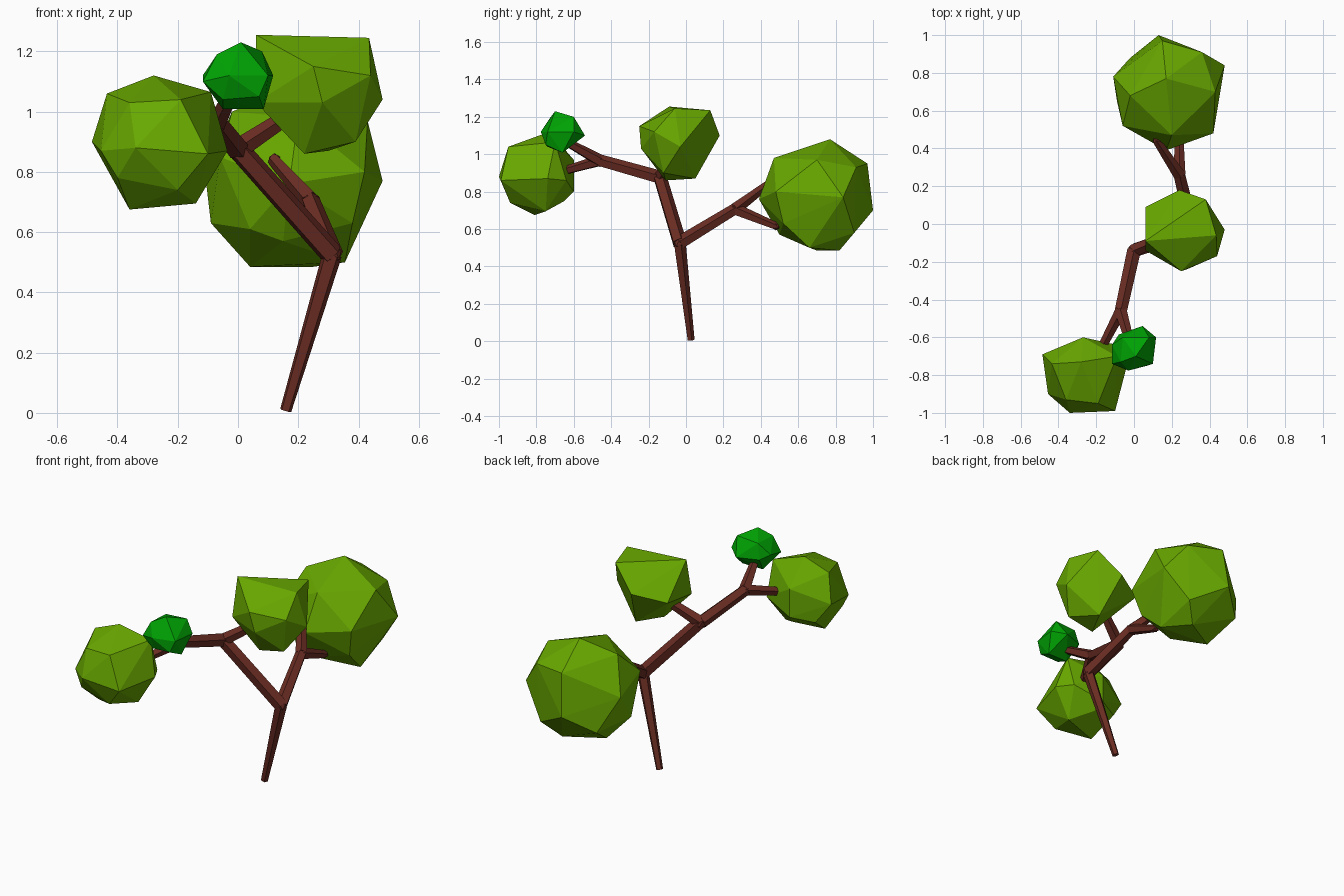
import bpy, bmesh, math
from mathutils import Vector, Matrix


def material(name, rgb):
    m = bpy.data.materials.new(name)
    m.diffuse_color = (*rgb, 1)
    return m


LEAF = material("leaf green", (0.138, 0.39, 0.0))
DEEP = material("deep green", (0.0, 0.36, 0.001))
BARK = material("brown bark", (0.145, 0.026, 0.017))


def finish(bm, name, mat):
    bmesh.ops.recalc_face_normals(bm, faces=bm.faces)
    me = bpy.data.meshes.new(name)
    bm.to_mesh(me)
    bm.free()
    me.materials.append(mat)
    ob = bpy.data.objects.new(name, me)
    bpy.context.collection.objects.link(ob)


def clump(name, points, mat=LEAF):
    """Faceted foliage: convex hull of a few corner points."""
    bm = bmesh.new()
    for p in points:
        bm.verts.new(p)
    bmesh.ops.convex_hull(bm, input=bm.verts)
    loose = [v for v in bm.verts if not v.link_faces]
    bmesh.ops.delete(bm, geom=loose, context='VERTS')
    finish(bm, name, mat)


def branch(name, a, b, r1, r2):
    """Tapered five-sided limb from a to b, with a small knuckle at b."""
    a, b = Vector(a), Vector(b)
    d = b - a
    bm = bmesh.new()
    rot = d.to_track_quat('Z', 'Y').to_matrix().to_4x4()
    bmesh.ops.create_cone(bm, cap_ends=True, segments=5, radius1=r1, radius2=r2,
                          depth=d.length, matrix=Matrix.Translation((a + b) / 2) @ rot)
    bmesh.ops.create_icosphere(bm, subdivisions=1, radius=r2,
                               matrix=Matrix.Translation(b))
    finish(bm, name, BARK)


# Limbs
base, fork = (0.158, 0.026, 0.008), (0.312, -0.035, 0.525)
mid, tip = (0.0, -0.14, 0.875), (-0.07, -0.46, 0.965)
rear = (0.24, 0.26, 0.705)
branch("trunk", base, fork, 0.02, 0.034)
branch("front_limb", fork, mid, 0.04, 0.038)
branch("front_limb_outer", mid, tip, 0.038, 0.034)
branch("front_twig_left", tip, (-0.19, -0.69, 0.9), 0.032, 0.022)
branch("front_twig_right", tip, (-0.02, -0.63, 1.06), 0.034, 0.024)
branch("top_twig", mid, (0.19, -0.06, 1.0), 0.036, 0.026)
branch("rear_limb", fork, rear, 0.038, 0.032)
branch("rear_twig_upper", rear, (0.12, 0.44, 0.84), 0.034, 0.022)
branch("rear_twig_lower", rear, (0.24, 0.48, 0.615), 0.034, 0.022)

# Foliage clumps
clump("rear_foliage", [
    (.17, .77, 1.08), (-.02, .68, 1.0), (.15, .97, .95), (.13, 1.0, .7),
    (.48, .84, .77), (.34, .9, .58), (.43, .7, .97), (.42, .48, .8),
    (.17, .39, .76), (.2, .47, .98), (-.06, .52, .85), (-.11, .78, .8),
    (-.09, .65, .63), (.04, .7, .485), (.25, .82, .485), (.355, .66, .5),
    (.15, .5, .57), (.38, .52, .63), (.36, .91, .93), (-.02, .88, .6),
    (.04, .5, .61)])
clump("top_foliage", [
    (.06, -.09, 1.255), (.435, -.06, 1.245), (.48, -.03, 1.04), (.38, .13, 1.235),
    (.24, .18, 1.1), (.25, -.25, 1.15), (.06, -.14, 1.03), (.06, .09, 1.06),
    (.39, -.12, .9), (.22, -.11, .86), (.3, .05, .87), (.28, -.24, 1.03),
    (.44, -.17, 1.12)])
clump("front_foliage", [
    (-.28, -.73, 1.12), (-.09, -.7, 1.065), (-.035, -.74, .87), (-.14, -.75, .695),
    (-.36, -.81, .675), (-.485, -.69, .9), (-.435, -.74, 1.06), (-.27, -.6, .97),
    (-.27, -.6, .8), (-.1, -.99, .86), (-.34, -1.0, .88), (-.455, -.9, .87),
    (-.19, -.95, 1.04), (-.36, -.93, 1.03), (-.2, -.94, .74), (-.4, -.92, .78),
    (-.4, -.66, .78), (-.09, -.64, .86), (-.25, -.65, .75)])
clump("small_foliage", [
    (.01, -.7, 1.23), (.08, -.6, 1.2), (.117, -.6, 1.12), (.1, -.74, 1.12),
    (-.03, -.776, 1.12), (-.117, -.74, 1.1), (-.117, -.64, 1.12), (-.06, -.6, 1.19),
    (.045, -.54, 1.1), (-.08, -.585, 1.1), (.085, -.66, 1.008), (-.05, -.66, 1.008),
    (.07, -.75, 1.05), (-.05, -.74, 1.04), (-.07, -.73, 1.19)], DEEP)
